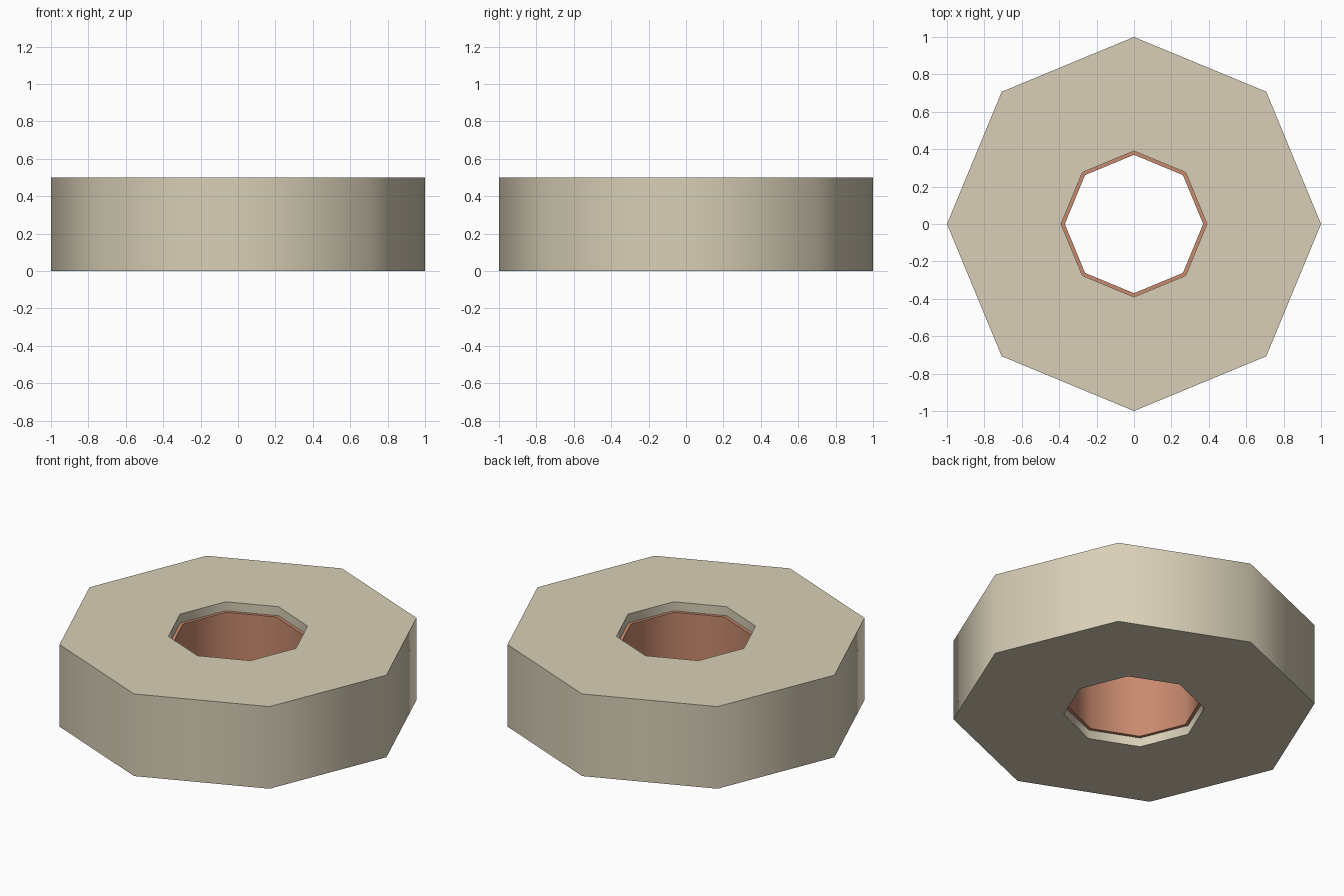
import bpy, bmesh, math

if "Cube" in bpy.data.objects:
    bpy.data.objects.remove(bpy.data.objects["Cube"])

SIDES = 8


def material(name, srgb):
    lin = [(c / 255 / 12.92) if c / 255 <= 0.04045 else ((c / 255 + 0.055) / 1.055) ** 2.4 for c in srgb]
    m = bpy.data.materials.new(name)
    m.diffuse_color = (*lin, 1)
    m.use_nodes = True
    m.node_tree.nodes["Principled BSDF"].inputs["Base Color"].default_value = m.diffuse_color
    return m


def tube(name, outer, inner, z0, z1, mat):
    """Octagonal tube made by sweeping a rectangular section around z."""
    bm = bmesh.new()
    section = [(outer, z0), (outer, z1), (inner, z1), (inner, z0)]
    rings = []
    for i in range(SIDES):
        a = 2 * math.pi * i / SIDES
        rings.append([bm.verts.new((r * math.cos(a), r * math.sin(a), z)) for r, z in section])
    for i in range(SIDES):
        p, q = rings[i], rings[(i + 1) % SIDES]
        for j in range(4):
            k = (j + 1) % 4
            bm.faces.new((p[j], q[j], q[k], p[k]))
    bmesh.ops.recalc_face_normals(bm, faces=bm.faces)
    mesh = bpy.data.meshes.new(name)
    bm.to_mesh(mesh)
    bm.free()
    mesh.materials.append(mat)
    ob = bpy.data.objects.new(name, mesh)
    bpy.context.collection.objects.link(ob)
    # smooth round the sides, sharp at the rims
    bpy.ops.object.select_all(action='DESELECT')
    ob.select_set(True)
    bpy.context.view_layer.objects.active = ob
    bpy.ops.object.shade_smooth_by_angle(angle=math.radians(60))
    return ob


tan = material("tan", (216, 207, 183))
copper = material("copper", (201, 138, 110))

# thick outer ring
tube("outer_ring", 1.0, 0.39, 0.0, 0.5, tan)
# recessed liner in the hole, seated slightly into the ring
tube("inner_liner", 0.40, 0.37, 0.055, 0.445, copper)
